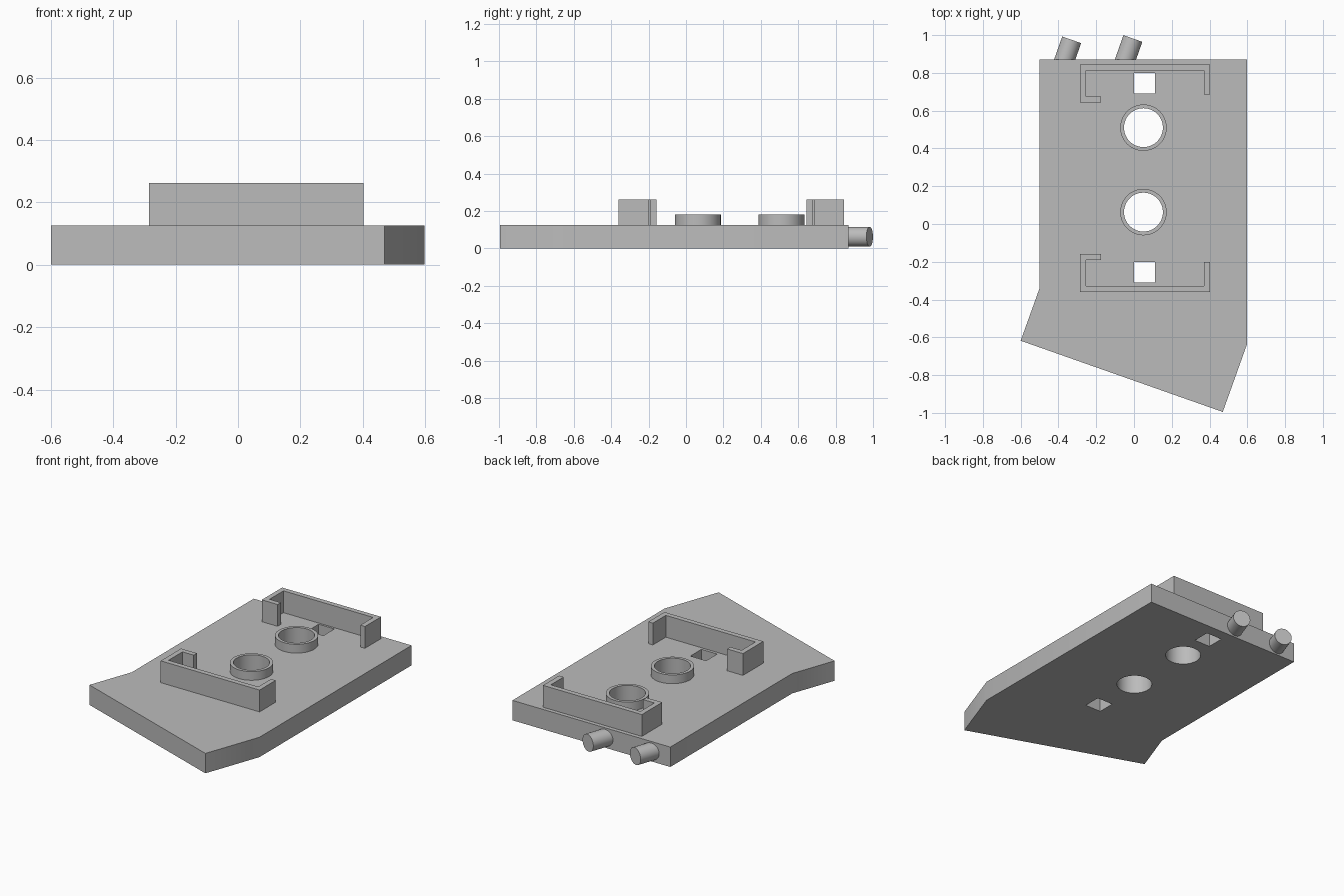
import bpy, bmesh, math
from mathutils import Vector

if "Cube" in bpy.data.objects:
    bpy.data.objects.remove(bpy.data.objects["Cube"])

PLATE_TOP = 0.125
WALL_TOP = 0.262
RING_TOP = 0.18
HOLE_X = 0.05
MID_Y = 0.2425          # brackets mirror about this line
RING_YS = (0.51, 0.063)
SLOT_YS = (0.745, -0.255)

grey = bpy.data.materials.new("plain_grey")
grey.diffuse_color = (0.5, 0.5, 0.5, 1)
grey.use_nodes = True
grey.node_tree.nodes["Principled BSDF"].inputs["Base Color"].default_value = grey.diffuse_color


def circle(cx, cy, r, n=48):
    return [(cx + r * math.cos(2 * math.pi * i / n),
             cy + r * math.sin(2 * math.pi * i / n)) for i in range(n)]


def square(cx, cy, h):
    return [(cx - h, cy - h), (cx + h, cy - h), (cx + h, cy + h), (cx - h, cy + h)]


def prism(name, loops, z0, z1):
    """Extrude an outline, with any further loops left as holes."""
    bm = bmesh.new()
    edges = []
    for loop in loops:
        vs = [bm.verts.new((x, y, z0)) for x, y in loop]
        edges += [bm.edges.new((vs[i - 1], vs[i])) for i in range(len(vs))]
    bmesh.ops.triangle_fill(bm, edges=edges, use_beauty=True, normal=(0, 0, 1))
    res = bmesh.ops.extrude_face_region(bm, geom=bm.faces[:], use_keep_orig=True)
    top = [g for g in res["geom"] if isinstance(g, bmesh.types.BMVert)]
    bmesh.ops.translate(bm, verts=top, vec=(0, 0, z1 - z0))
    bmesh.ops.recalc_face_normals(bm, faces=bm.faces[:])
    me = bpy.data.meshes.new(name)
    bm.to_mesh(me)
    bm.free()
    ob = bpy.data.objects.new(name, me)
    bpy.context.collection.objects.link(ob)
    finish(ob)
    return ob


def finish(ob):
    ob.data.materials.append(grey)
    bpy.ops.object.select_all(action='DESELECT')
    ob.select_set(True)
    bpy.context.view_layer.objects.active = ob
    bpy.ops.object.shade_smooth_by_angle(angle=math.radians(20))


# Base plate with a skewed front end, two round holes and two square slots
outline = [(-0.5, 0.87), (-0.5, -0.34), (-0.6, -0.618),
           (0.47, -0.995), (0.597, -0.64), (0.597, 0.87)]
holes = [circle(HOLE_X, y, 0.103) for y in RING_YS]
slots = [square(0.055, y, 0.055) for y in SLOT_YS]
prism("base_plate", [outline] + holes + slots, 0, PLATE_TOP)

# Raised collars around the round holes
for i, y in enumerate(RING_YS):
    prism(f"hole_collar_{i + 1}",
          [circle(HOLE_X, y, 0.123), circle(HOLE_X, y, 0.103)], PLATE_TOP, RING_TOP)

# Hooked bracket walls, back one and its mirrored front copy
bracket = [(-0.285, 0.845), (-0.285, 0.643), (-0.175, 0.643), (-0.175, 0.675),
           (-0.253, 0.675), (-0.253, 0.813), (0.37, 0.813), (0.37, 0.685),
           (0.402, 0.685), (0.402, 0.845)]
prism("back_bracket", [bracket], PLATE_TOP, WALL_TOP)
prism("front_bracket", [[(x, 2 * MID_Y - y) for x, y in bracket]], PLATE_TOP, WALL_TOP)

# Two slanted pegs at the back edge
axis = Vector((0.332, 0.943, 0)).normalized()
LENGTH = 0.16
for i, end in enumerate((Vector((-0.33, 0.975, 0.0625)), Vector((-0.006, 0.982, 0.0625)))):
    bpy.ops.mesh.primitive_cylinder_add(vertices=32, radius=0.053, depth=LENGTH,
                                        location=end - axis * LENGTH / 2)
    peg = bpy.context.object
    peg.name = f"back_peg_{i + 1}"
    peg.rotation_euler = axis.to_track_quat('Z', 'Y').to_euler()
    finish(peg)
